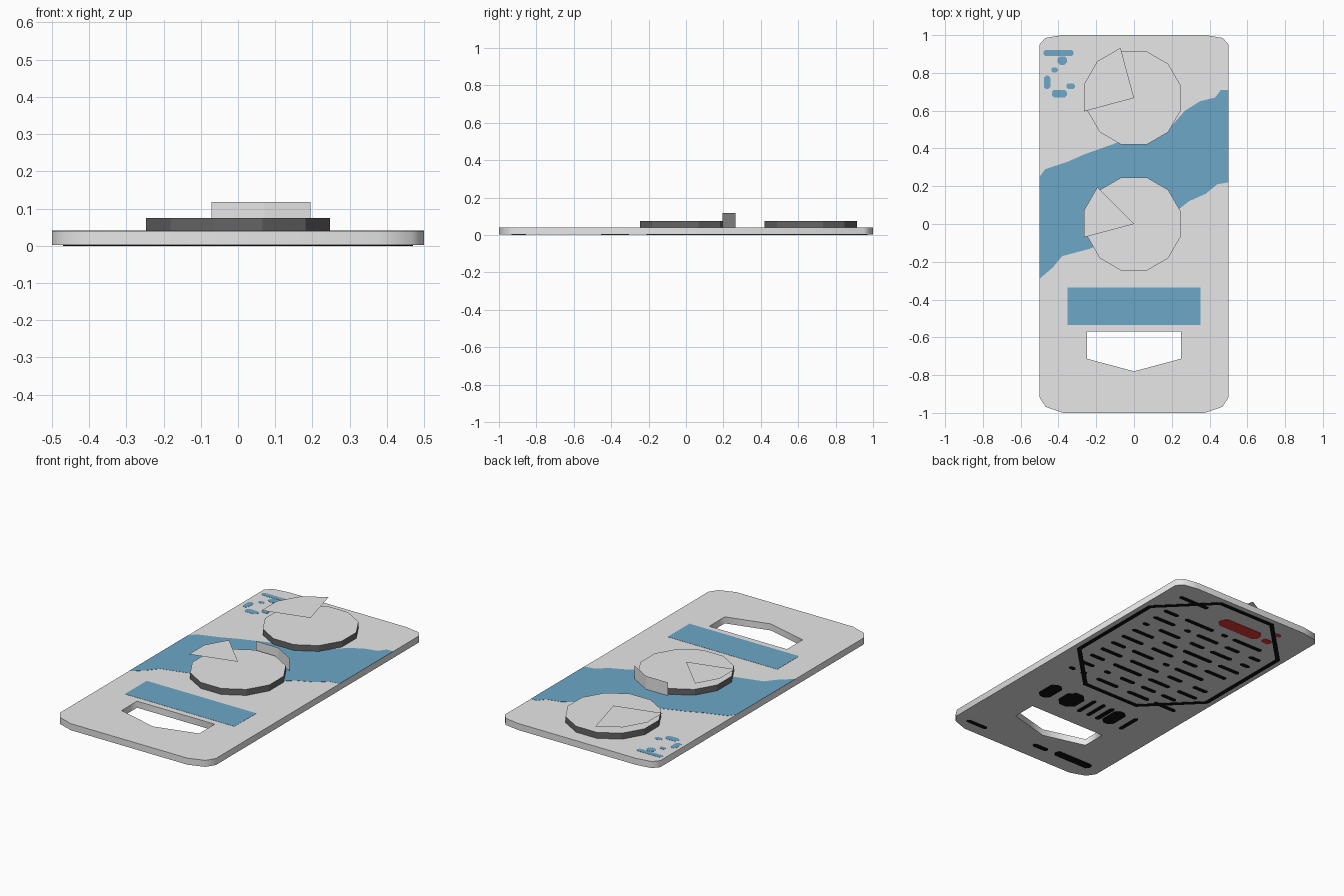
import bpy, bmesh, random
from math import sin, cos, radians

cube = bpy.data.objects.get("Cube")
if cube:
    bpy.data.objects.remove(cube, do_unlink=True)


def material(name, r, g, b):
    m = bpy.data.materials.new(name)
    m.use_nodes = True
    m.diffuse_color = (r, g, b, 1)
    m.node_tree.nodes["Principled BSDF"].inputs["Base Color"].default_value = (r, g, b, 1)
    return m


grey = material("light grey", 0.8, 0.8, 0.8)
dark = material("dark grey", 0.13, 0.13, 0.13)
blue = material("blue", 0.155, 0.39, 0.58)
black = material("black", 0.005, 0.005, 0.005)
red = material("red", 0.75, 0.04, 0.04)


def rect(x, y, w, h):
    return [(x - w / 2, y - h / 2), (x + w / 2, y - h / 2),
            (x + w / 2, y + h / 2), (x - w / 2, y + h / 2)]


def pill(x, y, w, h):
    """Rectangle with clipped corners."""
    a, b, c = w / 2, h / 2, min(w, h) * 0.3
    return [(x + sx * px, y + sy * py) for sx, sy, order in
            ((1, 1, 1), (-1, 1, -1), (-1, -1, 1), (1, -1, -1))
            for px, py in ((a, b - c), (a - c, b))[::order]]


def plate(name, loops, z0, z1, mat):
    """Extruded flat outline; a loop inside another becomes a hole."""
    curve = bpy.data.curves.new(name, "CURVE")
    curve.dimensions, curve.fill_mode = "2D", "BOTH"
    curve.extrude = (z1 - z0) / 2
    for loop in loops:
        s = curve.splines.new("POLY")
        s.points.add(len(loop) - 1)
        for p, (x, y) in zip(s.points, loop):
            p.co = (x, y, 0, 1)
        s.use_cyclic_u = True
    curve.materials.append(mat)
    ob = bpy.data.objects.new(name, curve)
    bpy.context.collection.objects.link(ob)
    ob.location.z = (z0 + z1) / 2
    bpy.ops.object.select_all(action="DESELECT")
    ob.select_set(True)
    bpy.context.view_layer.objects.active = ob
    bpy.ops.object.convert(target="MESH")
    ob = bpy.context.view_layer.objects.active
    bm = bmesh.new()
    bm.from_mesh(ob.data)
    bmesh.ops.remove_doubles(bm, verts=bm.verts, dist=1e-5)
    bmesh.ops.recalc_face_normals(bm, faces=bm.faces)
    bm.to_mesh(ob.data)
    bm.free()
    return ob


def sheet(name, faces, mat):
    """Thin unthickened faces given as lists of points."""
    bm = bmesh.new()
    for f in faces:
        bm.faces.new([bm.verts.new(p) for p in f])
    bmesh.ops.remove_doubles(bm, verts=bm.verts, dist=1e-5)
    me = bpy.data.meshes.new(name)
    bm.to_mesh(me)
    bm.free()
    me.materials.append(mat)
    ob = bpy.data.objects.new(name, me)
    bpy.context.collection.objects.link(ob)


def arc(cy, r, start, end, z):
    return [(r * cos(radians(a)), cy + r * sin(radians(a)), z)
            for a in range(start, end + 1, 30)]


BOTTOM, TOP, DISC_TOP, FLAP = 0.002, 0.04, 0.075, 0.118

# Card with clipped corners and a pointed slot
half = [(0.375, -1), (0.468, -0.968), (0.5, -0.918),
        (0.5, 0.95), (0.47, 0.985), (0.38, 1)]
outline = half + [(-x, y) for x, y in reversed(half)]
slot = [(-0.25, -0.57), (-0.25, -0.713), (0, -0.78), (0.25, -0.713), (0.25, -0.57)]
plate("card", [outline, slot], BOTTOM, TOP, grey)

# Twelve-sided discs, dark rims
for name, cy in (("middle_disc", 0), ("back_disc", 0.667)):
    bpy.ops.mesh.primitive_cylinder_add(
        vertices=12, radius=0.256, depth=DISC_TOP - TOP,
        location=(0, cy, (DISC_TOP + TOP) / 2), rotation=(0, 0, radians(15)))
    disc = bpy.context.object
    disc.name = name
    disc.data.materials.append(grey)
    disc.data.materials.append(dark)
    for f in disc.data.polygons:
        f.material_index = int(abs(f.normal.z) < 0.5)

# Wedge flaps floating over the discs, and the curved wall behind the middle one
sheet("middle_wedge", [[(0, 0, FLAP)] + arc(0, 0.275, 135, 195, FLAP)], grey)
sheet("back_wedge", [[(0, 0.667, FLAP)] + arc(0.667, 0.275, 105, 195, FLAP)], grey)
low, high = arc(0, 0.275, 45, 105, TOP), arc(0, 0.275, 45, 105, FLAP)
sheet("curved_wall", [[low[i], low[i + 1], high[i + 1], high[i]] for i in range(2)], grey)

# Blue paint on the upper face
band = [(-0.5, -0.29), (-0.43, -0.23), (-0.38, -0.17), (-0.23, -0.13), (0, -0.02),
        (0.24, 0.08), (0.29, 0.12), (0.38, 0.16), (0.44, 0.21), (0.5, 0.22),
        (0.5, 0.71), (0.46, 0.71), (0.43, 0.67), (0.35, 0.65), (0.27, 0.6),
        (0.2, 0.52), (0, 0.46), (-0.09, 0.43), (-0.26, 0.37), (-0.35, 0.33),
        (-0.47, 0.29), (-0.5, 0.25)]
plate("blue_band", [band], TOP, TOP + 0.001, blue)
plate("blue_panel", [rect(0, -0.435, 0.705, 0.2)], TOP, TOP + 0.001, blue)
blots = [(-0.4, 0.905, 0.16, 0.03), (-0.38, 0.865, 0.05, 0.045), (-0.42, 0.815, 0.035, 0.025),
         (-0.46, 0.75, 0.035, 0.07), (-0.395, 0.69, 0.08, 0.04), (-0.335, 0.73, 0.045, 0.03)]
plate("blue_blots", [pill(*b) for b in blots], TOP, TOP + 0.001, blue)

# Black border on the underside
plate("border", [pill(0, 0.38, 0.94, 1.18), pill(0, 0.38, 0.89, 1.13)], 0, BOTTOM, black)

# Rows of dashes inside the border
random.seed(4)
dashes = [pill(0.3, 0.87, 0.2, 0.025)]
for row in range(10):
    x = 0.37
    while x > -0.33:
        w = min(random.choice((0.04, 0.1, 0.15, 0.2)), x + 0.39)
        dashes.append(pill(x - w / 2, 0.7 - row * 0.09, w, 0.025))
        x -= w + random.uniform(0.04, 0.08)
plate("dashes", dashes, 0, BOTTOM, black)

# Upright bars beside the slot and marks near the front edge
bars = [(0.28, 0.08), (0.13, 0.12), (0.02, 0.025), (-0.047, 0.025),
        (-0.11, 0.03), (-0.175, 0.08), (-0.28, 0.025)]
plate("bars", [pill(x, -0.38, w, 0.15) for x, w in bars], 0, BOTTOM, black)
marks = [(0.355, -0.92, 0.14, 0.025), (-0.075, -0.89, 0.1, 0.03), (-0.3, -0.88, 0.25, 0.05)]
plate("front_marks", [pill(*m) for m in marks], 0, BOTTOM, black)

# Red marks
reds = [(-0.08, 0.81, 0.28, 0.08), (-0.28, 0.8, 0.06, 0.04), (-0.285, 0.89, 0.04, 0.025)]
plate("red_marks", [pill(*r) for r in reds], 0, BOTTOM, red)
